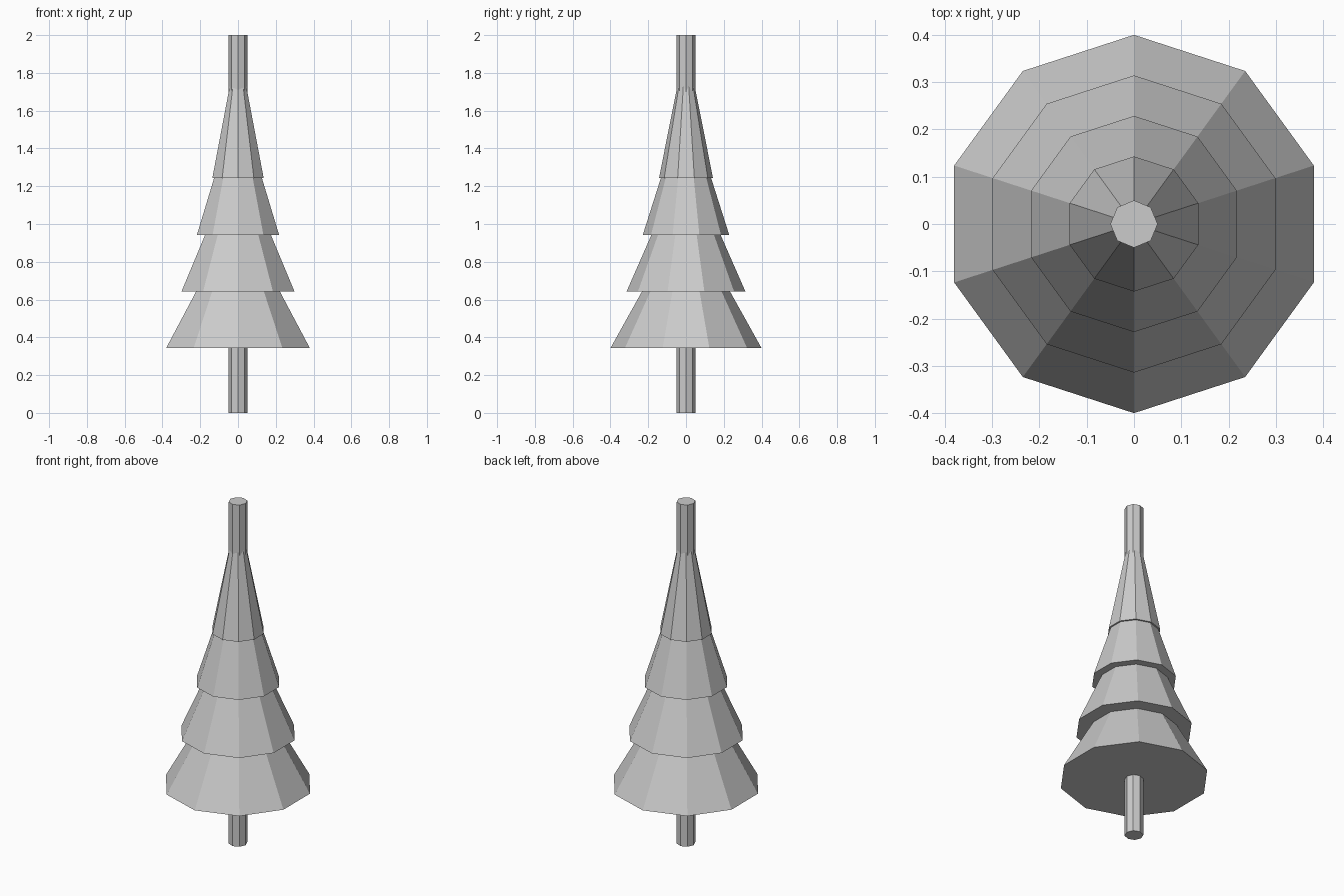
import bpy
import math

cube = bpy.data.objects.get("Cube")
if cube:
    bpy.data.objects.remove(cube, do_unlink=True)

# Single plain grey for the whole tree
grey = bpy.data.materials.new("plain_grey")
grey.use_nodes = True
colour = (0.6, 0.6, 0.6, 1)
grey.diffuse_color = colour
grey.node_tree.nodes["Principled BSDF"].inputs["Base Color"].default_value = colour


def add_cone(name, sides, bottom, top, z, height):
    """Flat-shaded capped cone or prism standing on height z, one corner to +y."""
    bpy.ops.mesh.primitive_cone_add(
        vertices=sides, radius1=bottom, radius2=top, depth=height,
        location=(0, 0, z + height / 2))
    obj = bpy.context.object
    obj.name = name
    obj.data.materials.append(grey)
    return obj


# Eight-sided pole running from the ground out through the top
add_cone("trunk", 8, 0.05, 0.05, 0, 2)

# Four overlapping ten-sided foliage cones, each narrower than the one below
for i in range(4):
    add_cone(f"foliage_tier_{i + 1}", 10, 0.4 - 0.0857 * i, 0,
             0.343 + 0.3 * i, 0.718)
